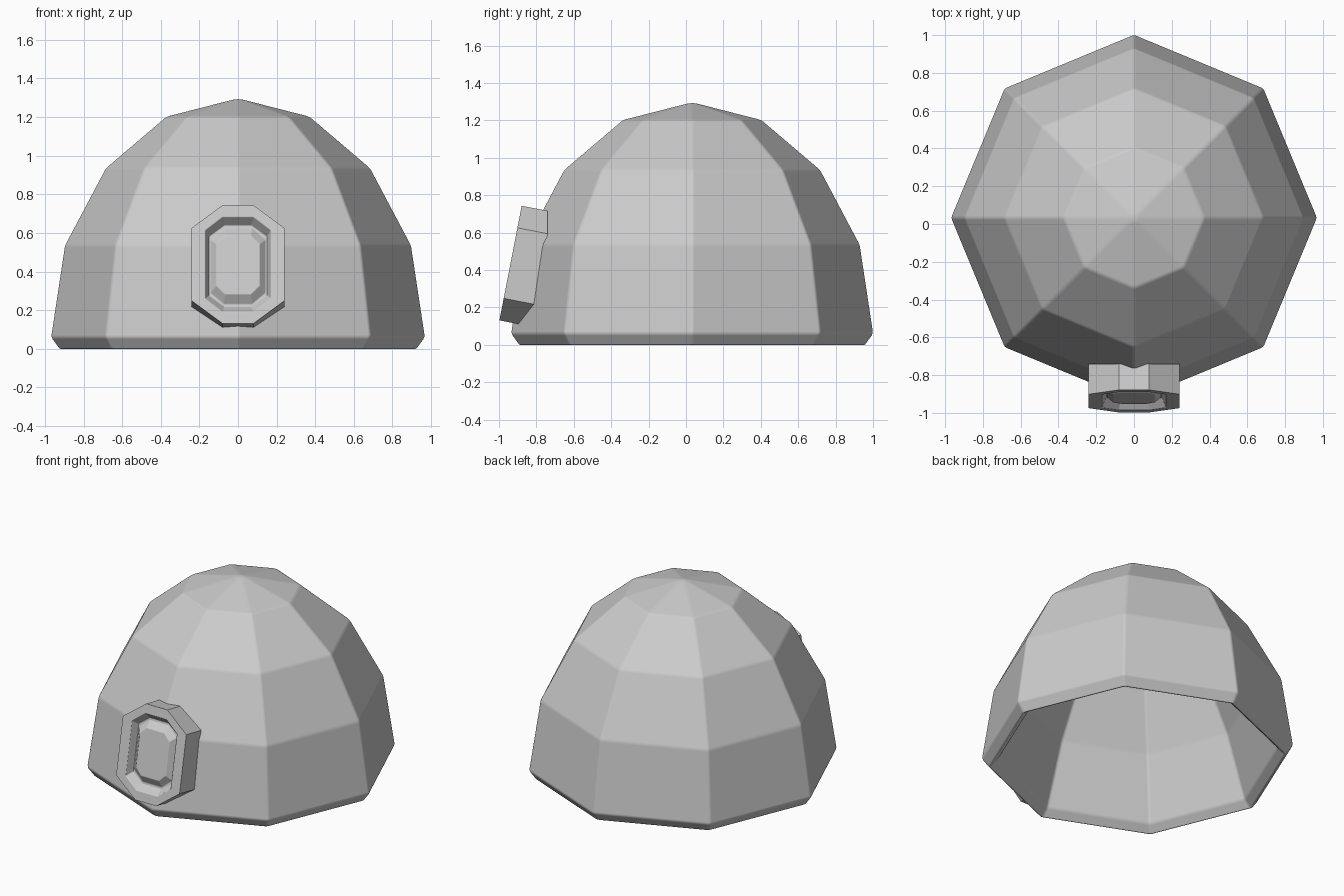
import bpy, bmesh, math
from mathutils import Vector
from mathutils.bvhtree import BVHTree

if "Cube" in bpy.data.objects:
    bpy.data.objects.remove(bpy.data.objects["Cube"])


def finish(bm, name, recalc=True, soften=0):
    if recalc:
        bmesh.ops.recalc_face_normals(bm, faces=bm.faces)
    mesh = bpy.data.meshes.new(name)
    bm.to_mesh(mesh)
    obj = bpy.data.objects.new(name, mesh)
    bpy.context.collection.objects.link(obj)
    if soften:
        # Narrow softened edges between flat faces
        mesh.shade_smooth()
        bev = obj.modifiers.new("soft_edges", 'BEVEL')
        bev.width = soften
        bev.segments = 2
        bev.limit_method = 'ANGLE'
        bev.angle_limit = math.radians(5)
        bev.harden_normals = True
    return obj


def bridge(bm, a, b):
    n = len(a)
    for i in range(n):
        j = (i + 1) % n
        bm.faces.new((a[i], a[j], b[j], b[i]))


# Eight-sided thick dome: outer and inner skins meeting at the rim
CENTRE_Y = 0.033


def ring(bm, r, z):
    return [bm.verts.new((r * math.cos(k * math.pi / 4),
                          CENTRE_Y + r * math.sin(k * math.pi / 4), z))
            for k in range(8)]


def skin(bm, rim, profile, top):
    loops = [rim] + [ring(bm, r, z) for r, z in profile]
    for lower, upper in zip(loops, loops[1:]):
        bridge(bm, lower, upper)
    apex = bm.verts.new((0, CENTRE_Y, top))
    for k in range(8):
        bm.faces.new((loops[-1][k], loops[-1][(k + 1) % 8], apex))


bm = bmesh.new()
rim = ring(bm, 0.922, -0.006)
skin(bm, rim, [(0.970, 0.06), (0.898, 0.535), (0.686, 0.935), (0.372, 1.202)], 1.297)
bm.normal_update()
dome_tree = BVHTree.FromBMesh(bm)
skin(bm, rim, [(0.87, 0.045), (0.73, 0.46), (0.55, 0.82), (0.30, 1.05)], 1.12)
finish(bm, "dome_shell", soften=0.012)

# Tilted octagonal frame on the front
tilt = math.radians(11)
up = Vector((0, math.sin(tilt), math.cos(tilt)))
inward = Vector((0, math.cos(tilt), -math.sin(tilt)))
origin = Vector((0, -0.938, 0.437))


def octagon(w, h, cx, cz, depth):
    pts = [(w, -h + cz), (w, h - cz), (w - cx, h), (cx - w, h),
           (-w, h - cz), (-w, cz - h), (cx - w, -h), (w - cx, -h)]
    return [origin + Vector((x, 0, 0)) + up * v + inward * depth for x, v in pts]


# Frame face, recess wall, recess floor, raised panel bevel
steps = [(0.24, 0.312, 0.16, 0.12, 0),
         (0.17, 0.25, 0.09, 0.07, 0),
         (0.15, 0.215, 0.08, 0.06, 0.05),
         (0.143, 0.20, 0.07, 0.06, 0.05),
         (0.112, 0.155, 0.045, 0.045, 0.015)]
bm = bmesh.new()
loops = [[bm.verts.new(p) for p in octagon(*s)] for s in steps]
for outer, inner in zip(loops, loops[1:]):
    bridge(bm, outer, inner)
bm.faces.new(loops[-1])
bm.normal_update()
finish(bm, "front_panel", recalc=False, soften=0.006)

# Side walls of the frame, reaching back to the dome surface
corners = octagon(*steps[0])
outline = []
for i, p in enumerate(corners):
    q = corners[(i + 1) % 8]
    outline += [p.lerp(q, t / 8) for t in range(8)]
bm = bmesh.new()
front, back = [], []
for p in outline:
    depth = (-0.74 - p.y) / inward.y
    hit = dome_tree.ray_cast(p, inward)
    if hit[0] is not None:
        depth = min(depth, hit[3] + 0.01)
    front.append(bm.verts.new(p))
    back.append(bm.verts.new(p + inward * depth))
bridge(bm, back, front)
bm.normal_update()
finish(bm, "panel_walls", recalc=False)
